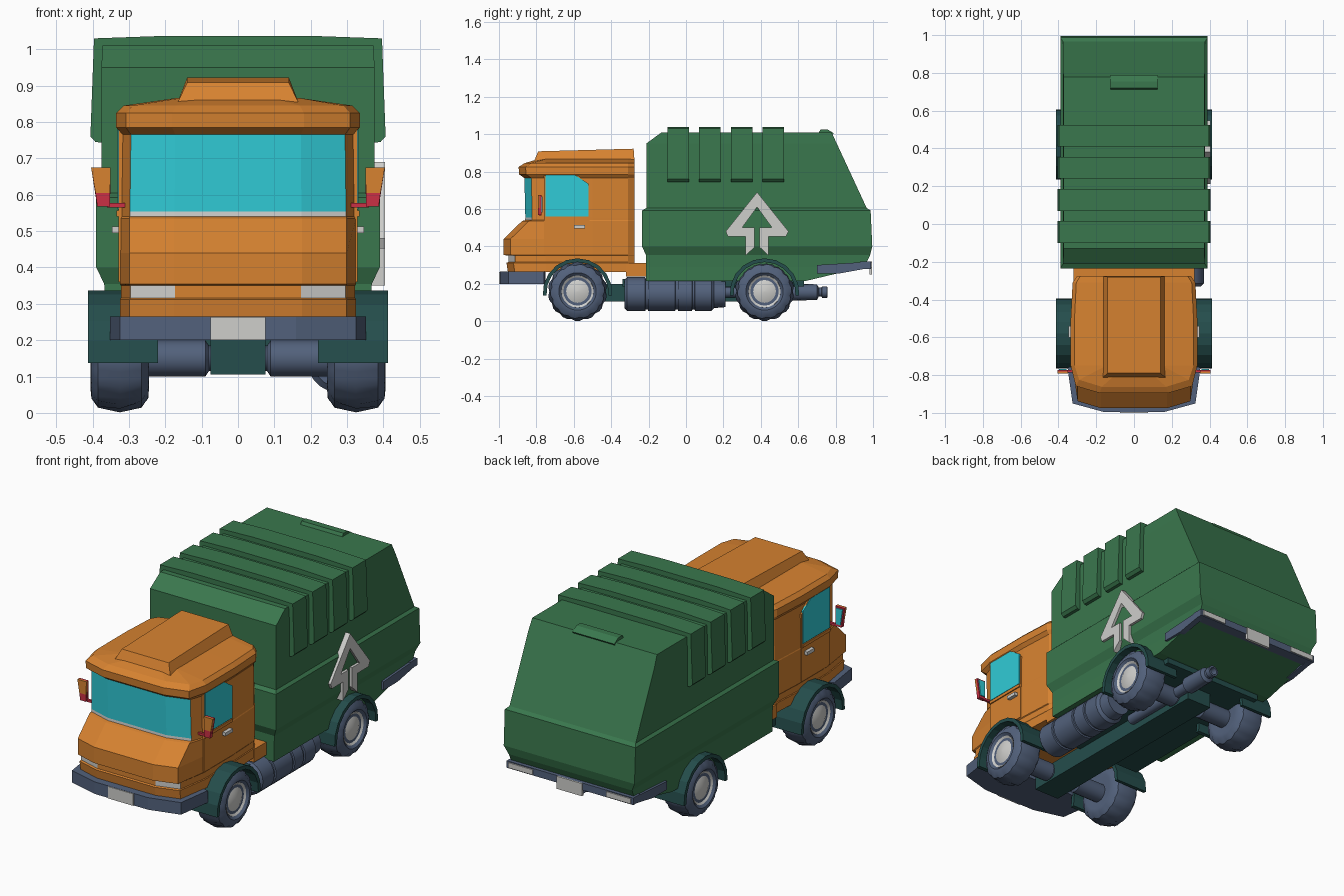
import bpy, bmesh, math

if "Cube" in bpy.data.objects:
    bpy.data.objects.remove(bpy.data.objects["Cube"])


def mat(name, rgb):
    m = bpy.data.materials.new(name)
    m.diffuse_color = (*rgb, 1)
    m.use_nodes = True
    m.node_tree.nodes["Principled BSDF"].inputs["Base Color"].default_value = m.diffuse_color
    return m


ORANGE = mat("cab orange", (0.68, 0.225, 0.03))
GREEN = mat("body green", (0.042, 0.185, 0.075))
TEAL = mat("fender dark teal", (0.018, 0.075, 0.072))
SLATE = mat("slate", (0.085, 0.12, 0.20))
GLASS = mat("glass cyan", (0.03, 0.60, 0.68))
PALE = mat("pale grey", (0.62, 0.62, 0.60))
RED = mat("mirror red", (0.60, 0.03, 0.06))


def loft(name, rings, mats, rule=None, mirror=False, smooth=False):
    """Skin a list of equal-length rings, cap both ends, colour faces by rule."""
    bm = bmesh.new()
    vs = [[bm.verts.new(p) for p in ring] for ring in rings]
    n = len(vs[0])
    for a, b in zip(vs, vs[1:]):
        for i in range(n):
            bm.faces.new((a[i], a[(i + 1) % n], b[(i + 1) % n], b[i]))
    bm.faces.new(vs[0])
    bm.faces.new(vs[-1])
    bmesh.ops.recalc_face_normals(bm, faces=bm.faces)
    if rule:
        for f in bm.faces:
            f.material_index = rule(f.calc_center_median())
    me = bpy.data.meshes.new(name)
    bm.to_mesh(me)
    bm.free()
    for m in mats:
        me.materials.append(m)
    if smooth:
        me.shade_smooth()
        me.set_sharp_from_angle(angle=math.radians(32))
    ob = bpy.data.objects.new(name, me)
    bpy.context.collection.objects.link(ob)
    if mirror:
        ob.modifiers.new("mirror", 'MIRROR').use_axis = (True, False, False)
    return ob


def prism(name, axis, pts, d0, d1, m, mirror=False):
    place = {'x': lambda a, b, d: (d, a, b), 'y': lambda a, b, d: (a, d, b),
             'z': lambda a, b, d: (a, b, d)}[axis]
    return loft(name, [[place(a, b, d) for a, b in pts] for d in (d0, d1)], [m], mirror=mirror)


def box(name, x0, x1, y0, y1, z0, z1, m, mirror=False):
    return prism(name, 'z', [(x0, y0), (x1, y0), (x1, y1), (x0, y1)], z0, z1, m, mirror)


def lathe(name, axis, profile, c, m, n=20, mirror=False, lug=None):
    """Revolve (distance, radius) pairs about an axis parallel to x or y."""
    rings = []
    for k, (d, r) in enumerate(profile):
        ring = []
        for i in range(n):
            t = 2 * math.pi * i / n
            q = r * (lug(k, i) if lug else 1)
            u, v = q * math.cos(t), q * math.sin(t)
            ring.append((d, c[0] + u, c[1] + v) if axis == 'x' else (c[0] + u, d, c[1] + v))
        rings.append(ring)
    return loft(name, rings, [m], mirror=mirror, smooth=True)


def both(half):
    return half + [(-x, y) for x, y in reversed(half)]


# Cab: bowed plan outline stacked by height (z, front y, half width)
def cab_ring(z, yf, w):
    half = [(.54 * w, yf + .008), (.92 * w, yf + .045), (w, -.75),
            (w, -.5), (.97 * w, -.31), (.9 * w, -.275)]
    return [(x, y, z) for x, y in both(half)]


def cab_colour(c):
    if .553 < c.z < .765 and c.y < -.81:
        return 1                                   # windscreen
    if .541 < c.z < .553 and c.y < -.81:
        return 2                                   # pale strip below it
    if .318 < c.z < .348 and c.y < -.87 and abs(c.x) > .1:
        return 2                                   # headlights
    return 0


levels = [(.262, -.96, .325), (.312, -.968, .325), (.316, -.958, .322), (.35, -.958, .322),
          (.354, -.983, .325), (.44, -.983, .325), (.535, -.885, .325), (.54, -.868, .323),
          (.554, -.867, .323), (.765, -.872, .32), (.785, -.90, .335), (.825, -.903, .335),
          (.845, -.87, .315), (.866, -.80, .17)]
loft("cab", [cab_ring(*l) for l in levels], [ORANGE, GLASS, PALE], cab_colour)


def rect(z, w, y0, y1):
    return [(-w, y0, z), (w, y0, z), (w, y1, z), (-w, y1, z)]


loft("roof_fairing", [rect(.85, .168, -.815, -.275), [(-.14, -.79, .908), (.14, -.79, .908),
     (.14, -.28, .922), (-.14, -.28, .922)]], [ORANGE])
box("cab_rear_step", -.32, .32, -.32, -.2, .24, .31, ORANGE)

# Doors, windows and handles
prism("door", 'x', [(-.76, .36), (-.515, .36), (-.515, .72), (-.60, .80), (-.76, .80)],
      .31, .328, ORANGE, True)
prism("door_window", 'x', [(-.752, .56), (-.522, .56), (-.522, .735), (-.60, .785), (-.752, .785)],
      .324, .332, GLASS, True)
prism("door_sill", 'x', [(-.756, .54), (-.518, .54), (-.518, .556), (-.756, .556)],
      .32, .334, ORANGE, True)
box("door_handle", .325, .347, -.60, -.54, .495, .513, PALE, True)

# Wing mirrors
shell = [(.35, .675), (.404, .675), (.392, .605), (.352, .605)]
foot = [(.352, .605), (.392, .605), (.387, .567), (.352, .567)]
prism("mirror_shell", 'y', shell, -.792, -.782, ORANGE, True)
prism("mirror_foot", 'y', foot, -.792, -.782, RED, True)
prism("mirror_frame", 'y', [shell[0], shell[1], foot[2], foot[3]], -.782, -.772, RED, True)
prism("mirror_glass", 'y', [(.357, .667), (.396, .667), (.383, .58), (.357, .58)],
      -.772, -.767, GLASS, True)
box("mirror_arm", .31, .36, -.785, -.772, .565, .577, RED, True)

# Front bumper and plate
prism("front_bumper", 'z', both([(.16, -.995), (.325, -.95), (.352, -.76), (.30, -.75)]),
      .2, .265, SLATE)
box("front_plate", -.075, .075, -1.0, -.993, .2, .264, PALE)

# Refuse body: stacked rectangles (z, half width, front y, rear y)
loft("refuse_body", [rect(*r) for r in (
    (.215, .365, -.215, .64), (.29, .365, -.215, .955), (.355, .368, -.215, .985),
    (.40, .39, -.235, .996), (.592, .39, -.235, .987), (.605, .376, -.212, .966),
    (.95, .376, -.212, .806), (1.01, .372, -.13, .778))], [GREEN])
rib = both([(.36, .742), (.392, .745), (.406, .76), (.396, 1.03), (.2, 1.037)])
for i in range(4):
    y = -.10 + .17 * i
    prism(f"body_rib_{i + 1}", 'y', rib, y, y + .115, GREEN)
prism("tailgate_grip", 'x', [(.705, 1.0), (.72, 1.026), (.755, 1.026), (.79, 1.005), (.78, .99)],
      -.125, .125, GREEN)

# Plain upward arrow on the right side
half = [(.168, .48), (.155, .452), (.062, .452), (.062, .35), (.014, .395),
        (.014, .50), (.08, .50)]
arrow = [(0, .69)] + half + [(0, .61)] + [(-a, b) for a, b in reversed(half)]
prism("side_arrow", 'x', [(.38 + a, b) for a, b in arrow], .365, .404, PALE)

# Rear bumper with lights and plate
prism("rear_bumper_side", 'x', [(.70, .255), (.70, .30), (.985, .318), (.985, .285), (.82, .255)],
      .345, .378, SLATE, True)
box("rear_bumper", -.378, .378, .93, .988, .28, .318, SLATE)
box("rear_light", .22, .365, .985, .994, .285, .313, PALE, True)
box("rear_plate", -.075, .075, .98, .995, .25, .318, PALE)

# Chassis
box("chassis", -.30, .30, -.34, .63, .185, .225, TEAL)
box("drive_beam", -.075, .075, -.70, .52, .105, .2, TEAL)

# Wheels, fenders and axles
tyre = [(.25, .06), (.245, .095), (.247, .12), (.265, .145), (.325, .158),
        (.385, .145), (.403, .12), (.405, .10), (.388, .082)]
hub = [(.36, .09), (.395, .086), (.384, .07), (.395, .045), (.40, .002)]
for tag, y in (("front", -.58), ("rear", .42)):
    lathe(f"{tag}_tyre", 'x', tyre, (y, .159), SLATE, 42, True,
          lambda k, i: .955 if 2 <= k <= 6 and (i + abs(k - 4)) % 3 == 0 else 1)
    lathe(f"{tag}_hub", 'x', hub, (y, .159), PALE, 20, True)
    angles = [math.radians(-4 + 188 * i / 10) for i in range(11)]
    arch = [(y + .186 * math.cos(a), .15 + .186 * math.sin(a)) for a in angles]
    arch += [(y + .166 * math.cos(a), .15 + .166 * math.sin(a)) for a in reversed(angles)]
    prism(f"{tag}_fender", 'x', arch, .22, .412, TEAL, True)
    lathe(f"{tag}_axle", 'x', [(-.26, .05), (-.09, .05), (-.08, .035), (.08, .035),
          (.09, .05), (.26, .05)], (y, .15), SLATE, 16)

# Side tank with grooves, and exhaust
tank = [(-.33, .075), (-.315, .09)]
for g in (-.21, -.05, .04):
    tank += [(g - .008, .09), (g - .006, .082), (g + .006, .082), (g + .008, .09)]
tank += [(.135, .09), (.15, .075), (.21, .07)]
lathe("side_tank", 'y', tank, (.28, .145), SLATE)
lathe("exhaust", 'y', [(.1, .028), (.55, .028), (.56, .045), (.70, .042), (.71, .024), (.725, .024),
      (.727, .03), (.755, .03), (.756, .02), (.72, .018)], (.1, .155), SLATE, 16)
